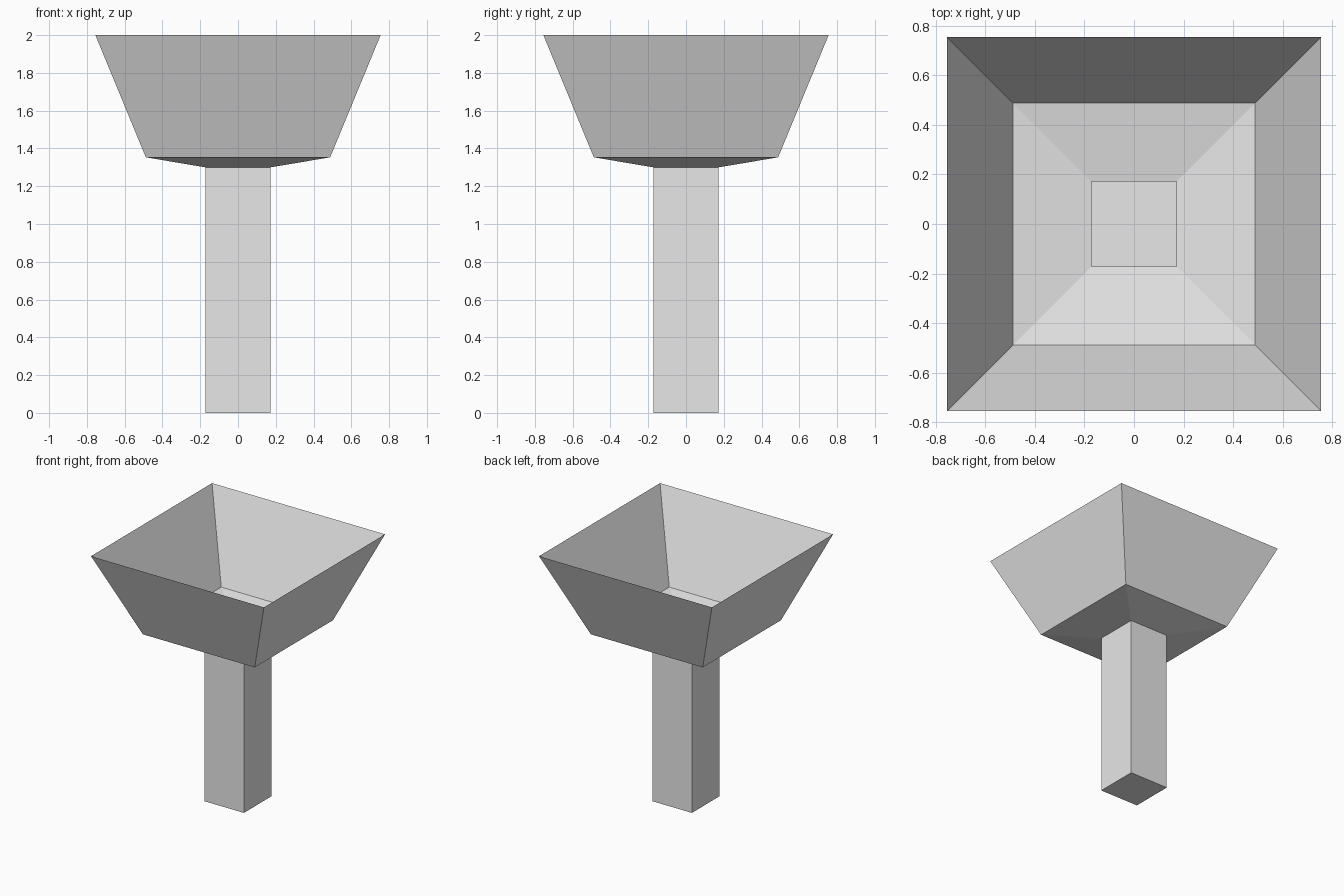
import bpy
import bmesh

old = bpy.data.objects.get("Cube")
if old:
    bpy.data.objects.remove(old, do_unlink=True)

# One plain grey for the whole piece
grey = bpy.data.materials.new("light_grey")
grey.use_nodes = True
colour = (0.8, 0.8, 0.8, 1)
grey.diffuse_color = colour
grey.node_tree.nodes["Principled BSDF"].inputs["Base Color"].default_value = colour

# Square sections from foot to rim: (half width, height)
sections = [(0.172, 0), (0.172, 1.3), (0.488, 1.353), (0.755, 2)]


def square_ring(bm, half, z):
    corners = [(-1, -1), (1, -1), (1, 1), (-1, 1)]
    return [bm.verts.new((x * half, y * half, z)) for x, y in corners]


# Hollow stem with a closed foot, opening into a flared square bowl
bm = bmesh.new()
rings = [square_ring(bm, half, z) for half, z in sections]
bm.faces.new(reversed(rings[0]))
for low, high in zip(rings, rings[1:]):
    for i in range(4):
        j = (i + 1) % 4
        bm.faces.new((low[i], low[j], high[j], high[i]))

mesh = bpy.data.meshes.new("square_bowl_on_stem")
bm.to_mesh(mesh)
bm.free()
mesh.materials.append(grey)
bowl = bpy.data.objects.new("square_bowl_on_stem", mesh)
bpy.context.collection.objects.link(bowl)
